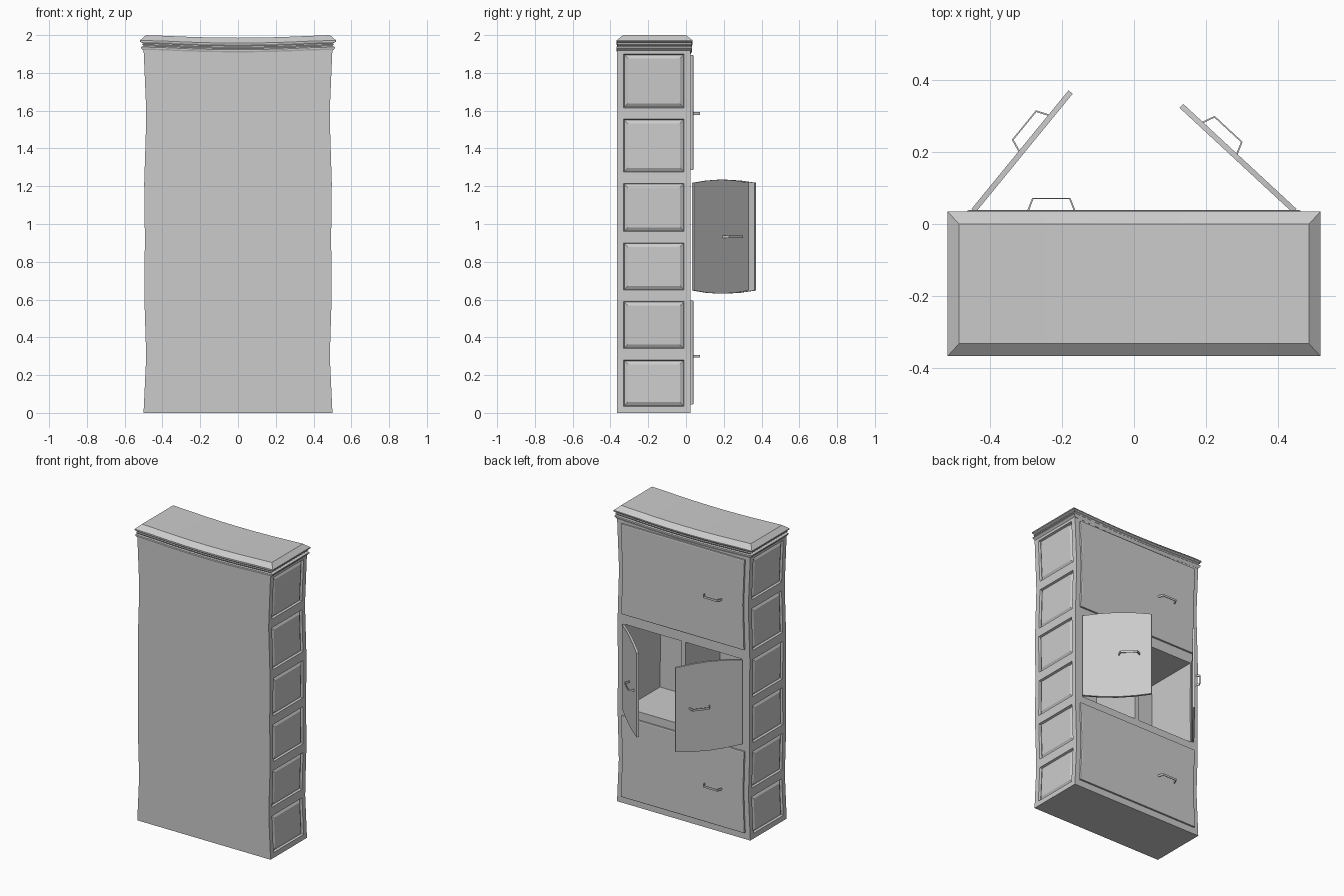
import bpy, bmesh
from math import atan2, cos, pi
from mathutils import Matrix, Vector

if "Cube" in bpy.data.objects:
    bpy.data.objects.remove(bpy.data.objects["Cube"])

# Slightly wobbly half-width of the carcass by height
WAIST = [(0, .5), (.3, .486), (.62, .496), (.93, .493), (1.2, .497), (1.58, .485), (1.93, .5), (2.1, .5)]


def waist(z):
    for (a, p), (b, q) in zip(WAIST, WAIST[1:]):
        if z <= b:
            return 2 * (p + (q - p) * (max(z, 0) - a) / (b - a))
    return 1


def sag(x):
    return -.014 * max(0, 1 - (x / .45) ** 2)


def finish(name, bm, matrix=Matrix()):
    bmesh.ops.remove_doubles(bm, verts=bm.verts, dist=1e-5)
    bmesh.ops.recalc_face_normals(bm, faces=bm.faces)
    me = bpy.data.meshes.new(name)
    bm.to_mesh(me)
    bm.free()
    ob = bpy.data.objects.new(name, me)
    bpy.context.collection.objects.link(ob)
    ob.matrix_world = matrix
    return ob


def grid_box(xs, ys, zs):
    """Box shell divided along the given levels."""
    bm = bmesh.new()
    lv = (xs, ys, zs)
    for axis in range(3):
        u, v = [a for a in range(3) if a != axis]
        for end in (lv[axis][0], lv[axis][-1]):
            for u0, u1 in zip(lv[u], lv[u][1:]):
                for v0, v1 in zip(lv[v], lv[v][1:]):
                    vs = []
                    for a, b in ((u0, v0), (u1, v0), (u1, v1), (u0, v1)):
                        co = [0, 0, 0]
                        co[axis], co[u], co[v] = end, a, b
                        vs.append(bm.verts.new(co))
                    bm.faces.new(vs)
    bmesh.ops.remove_doubles(bm, verts=bm.verts, dist=1e-5)
    bmesh.ops.recalc_face_normals(bm, faces=bm.faces)
    return bm


# Carcass: panelled sides and two open middle compartments
Z = [0, .035, .28, .34, .59, .65, .90, .96, 1.215, 1.275, 1.555, 1.615, 1.90, 1.925]
rows = list(zip(Z[1::2], Z[2::2]))
bm = grid_box([-.5, -.44, -.25, -.015, .015, .25, .44, .5], [-.365, -.33, -.01, .025], Z)
bm.normal_update()

panels = []
for f in bm.faces:
    c = f.calc_center_median()
    if abs(f.normal.x) > .9 and -.33 < c.y < -.01 and any(a < c.z < b for a, b in rows):
        panels.append(f)
bmesh.ops.inset_individual(bm, faces=panels, thickness=.006, depth=-.014)
bmesh.ops.inset_individual(bm, faces=panels, thickness=.026, depth=.011)

bm.normal_update()
for side in (-1, 1):
    hole = []
    for f in bm.faces:
        c = f.calc_center_median()
        if f.normal.y > .9 and c.y > .02 and .65 < c.z < 1.215 and .015 < c.x * side < .44:
            hole.append(f)
    ext = bmesh.ops.extrude_face_region(bm, geom=hole)["geom"]
    bmesh.ops.translate(bm, vec=(0, -.37, 0), verts=[g for g in ext if isinstance(g, bmesh.types.BMVert)])
    bmesh.ops.delete(bm, geom=[f for f in hole if f.is_valid], context='FACES')
for v in bm.verts:
    if v.co.z > 1.91:
        v.co.z += sag(v.co.x)
    v.co.x *= waist(v.co.z)
finish("cabinet_body", bm)

# Crown moulding: stacked rings that sag in the middle
RINGS = [(.497, -.362, .026, 1.915), (.513, -.368, .033, 1.930), (.513, -.368, .033, 1.937),
         (.499, -.362, .027, 1.943), (.508, -.366, .031, 1.951), (.502, -.363, .028, 1.957),
         (.519, -.368, .035, 1.965), (.519, -.368, .035, 1.972), (.487, -.333, .0, 2.0)]
N = 8
bm = bmesh.new()
loops = []
for hx, y0, y1, z in RINGS:
    xs = [hx * (2 * i / N - 1) for i in range(N + 1)]
    loop = [bm.verts.new((x, y0, z + sag(x))) for x in xs]
    loop += [bm.verts.new((x, y1, z + sag(x))) for x in reversed(xs)]
    loops.append(loop)
M = len(loops[0])
for a, b in zip(loops, loops[1:]):
    for i in range(M):
        j = (i + 1) % M
        bm.faces.new((a[i], a[j], b[j], b[i]))
for cap in (loops[0], loops[-1]):
    for i in range(N):
        bm.faces.new((cap[i], cap[i + 1], cap[M - 2 - i], cap[M - 1 - i]))
finish("crown_moulding", bm)


# Bent strap handle, standing off along local +y
def handle(name, matrix):
    outer = [(-.067, 0), (-.053, .035), (.053, .035), (.067, 0)]
    inner = [(.062, 0), (.050, .031), (-.050, .031), (-.062, 0)]
    bm = bmesh.new()
    lo = [bm.verts.new((x, y, -.007)) for x, y in outer + inner]
    hi = [bm.verts.new((x, y, .007)) for x, y in outer + inner]
    for i in range(8):
        j = (i + 1) % 8
        bm.faces.new((lo[i], lo[j], hi[j], hi[i]))
    for vs in (lo, hi):
        for i in range(3):
            bm.faces.new((vs[i], vs[i + 1], vs[6 - i], vs[7 - i]))
    finish(name, bm, matrix)


# Wide closed doors, top and bottom
for name, z0, z1 in (("lower", .045, .595), ("upper", 1.285, 1.895)):
    zs = [z0 + (z1 - z0) * i / 4 for i in range(5)]
    bm = grid_box([-.465, 0, .465], [.02, .037], zs)
    bm.normal_update()
    front = [f for f in bm.faces if f.normal.y > .9]
    bmesh.ops.inset_region(bm, faces=front, thickness=.006, depth=.002)
    for v in bm.verts:
        v.co.x *= waist(v.co.z)
    finish(name + "_door", bm)
    handle(name + "_handle", Matrix.Translation((-.23, .038, .30 if name == "lower" else 1.585)))

# Two swung-open middle doors with bowed top and bottom edges
for name, a, b, off in (("left", (-.45, .04), (-.18, .37), .06), ("right", (.135, .332), (.45, .04), -.075)):
    d = Vector(b) - Vector(a)
    L = d.length
    xs = [L * (i / 4 - .5) for i in range(5)]
    bm = grid_box(xs, [-.012, .003], [-.285, 0, .285])
    for v in bm.verts:
        v.co.z *= 1 + .06 * cos(pi * v.co.x / L)
    mid = (Vector(a) + Vector(b)) / 2
    m = Matrix.Translation((mid.x, mid.y, .933)) @ Matrix.Rotation(atan2(d.y, d.x), 4, 'Z')
    finish(name + "_middle_door", bm, m)
    handle(name + "_middle_handle", m @ Matrix.Translation((off, .003, 0)))
